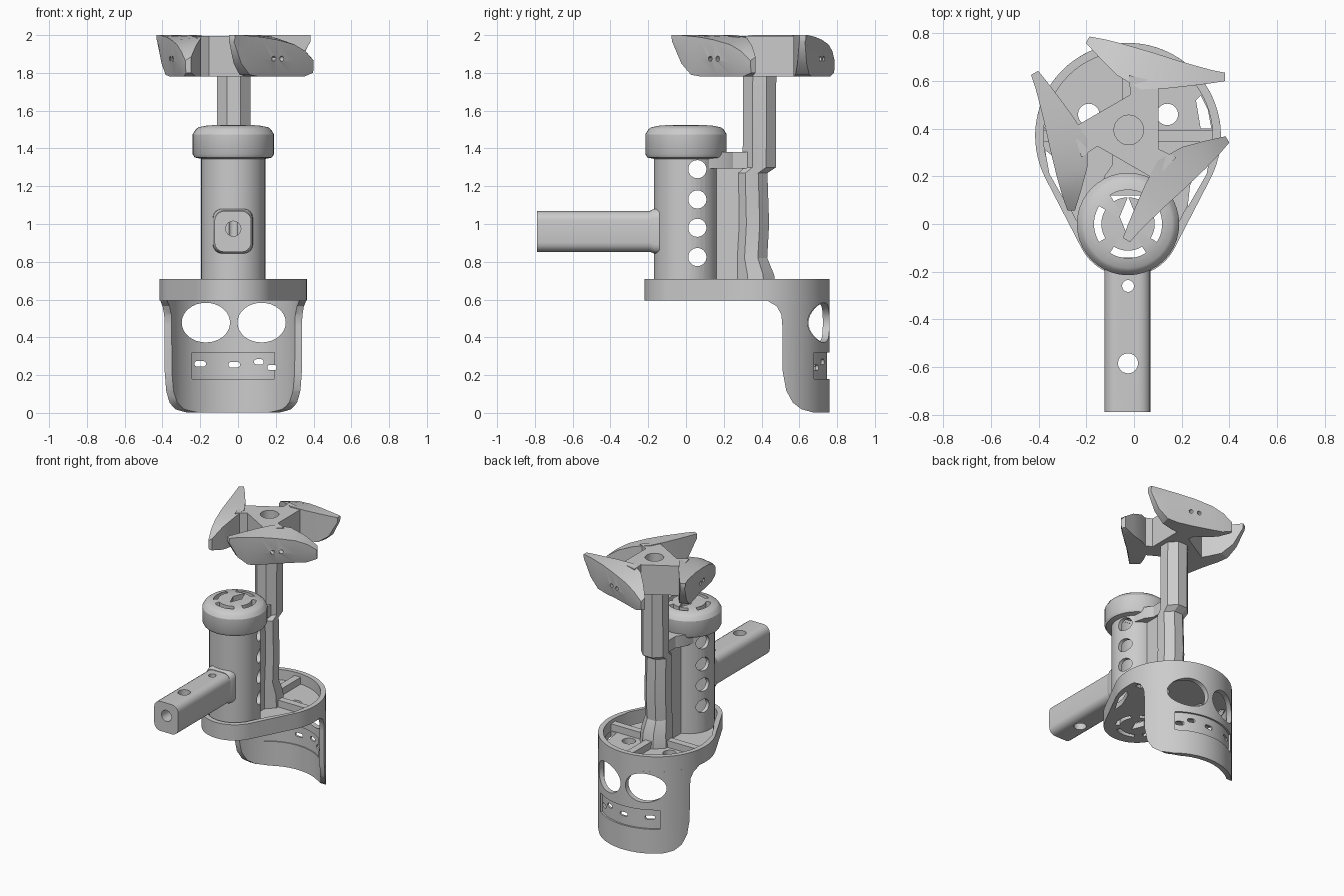
import bpy, bmesh
from math import sin, cos, pi, radians, asin, degrees
from mathutils import Matrix, Vector

if "Cube" in bpy.data.objects:
    bpy.data.objects.remove(bpy.data.objects["Cube"])

CX, BIG_Y, BIG_R, TUBE_R = -0.025, 0.37, 0.39, 0.22
HUB = Vector((-0.022, 0.395, 0))


def loft(name, rings, closed=False, smooth=True):
    """Skin equal-length rings of points; cap the ends unless closed."""
    bm = bmesh.new()
    rows = [[bm.verts.new(p) for p in r] for r in rings]
    n = len(rows[0])
    for a, b in zip(rows, rows[1:] + rows[:1] if closed else rows[1:]):
        for i in range(n):
            j = (i + 1) % n
            bm.faces.new((a[i], a[j], b[j], b[i]))
    if not closed:
        bm.faces.new(rows[0])
        bm.faces.new(rows[-1])
    bmesh.ops.recalc_face_normals(bm, faces=bm.faces)
    me = bpy.data.meshes.new(name)
    bm.to_mesh(me)
    bm.free()
    ob = bpy.data.objects.new(name, me)
    bpy.context.collection.objects.link(ob)
    return ob


def prism(name, pts, lo, hi, axis='z'):
    place = {'z': lambda u, v, w: (u, v, w),
             'x': lambda u, v, w: (w, u, v),
             'y': lambda u, v, w: (u, w, v)}[axis]
    return loft(name, [[place(u, v, w) for u, v in pts] for w in (lo, hi)])


def ellipse(cx, cy, rx, ry=None, n=32, phase=0):
    ry = rx if ry is None else ry
    return [(cx + rx * cos(2 * pi * i / n + phase), cy + ry * sin(2 * pi * i / n + phase)) for i in range(n)]


def arc(cx, cy, r, a0, a1, n=12):
    return [(cx + r * cos(radians(a0 + (a1 - a0) * i / n)),
             cy + r * sin(radians(a0 + (a1 - a0) * i / n))) for i in range(n + 1)]


def band(cx, cy, r0, r1, a0, a1, n=12):
    return arc(cx, cy, r1, a0, a1, n) + arc(cx, cy, r0, a1, a0, n)


def rounded(cx, cy, hx, hy, r):
    pts = []
    for sx, sy, a in ((1, 1, 0), (-1, 1, 90), (-1, -1, 180), (1, -1, 270)):
        pts += arc(cx + sx * (hx - r), cy + sy * (hy - r), r, a, a + 90, 4)
    return pts


def boolean(ob, tools, op='DIFFERENCE', keep=False):
    for t in tools:
        t.hide_render = True
        m = ob.modifiers.new('cut', 'BOOLEAN')
        m.operation, m.object, m.solver = op, t, 'EXACT'
        bpy.context.view_layer.objects.active = ob
        bpy.ops.object.modifier_apply(modifier=m.name)
        if not keep:
            bpy.data.objects.remove(t)


def teardrop(d):
    a = degrees(asin((BIG_R - TUBE_R) / BIG_Y))
    return arc(CX, BIG_Y, BIG_R - d, -a, 180 + a, 48) + arc(CX, 0, TUBE_R - d, 180 + a, 360 - a, 24)


# Shared slots through tube cap and tray floor
def vent_cutters():
    c = [prism('vent', band(CX, 0, 0.112, 0.143, a - 32, a + 32), 0.5, 1.7) for a in (0, 90, 180, 270)]
    return c + [prism('vent', [(CX + 0.035, 0.03), (CX, 0.115), (CX - 0.035, 0.03), (CX, -0.055)], 0.5, 1.7)]


# Teardrop tray with rim and pierced floor
tray = prism('tray', teardrop(0), 0.595, 0.71)
cuts = [prism('c', teardrop(0.035), 0.635, 0.9)] + vent_cutters()
for s in (1, -1):
    cuts.append(prism('c', ellipse(CX + s * 0.165, 0.46, 0.045), 0.5, 0.8))
    cuts.append(prism('c', [(CX + s * x, y) for x, y in
                            ((0.348, 0.31), (0.33, 0.21), (0.25, 0.07), (0.26, 0.16), (0.31, 0.28))], 0.5, 0.8))
    cuts.append(prism('c', [(CX + s * x, y) for x, y in
                            ((0.35, 0.40), (0.305, 0.40), (0.285, 0.52), (0.305, 0.54), (0.335, 0.48))], 0.5, 0.8))
boolean(tray, cuts)

# Stiffening ribs from post to rim
for name, x0, x1, y0, y1 in (('rib_right', 0.05, 0.37, 0.345, 0.395),
                             ('rib_left', -0.37, -0.05, 0.345, 0.395),
                             ('rib_back', -0.025, 0.025, 0.42, 0.74)):
    prism(name, [(CX + x0, y0), (CX + x1, y0), (CX + x1, y1), (CX + x0, y1)], 0.62, 0.685)

# Curved guard skirt hanging from the back of the tray
skirt = prism('guard_skirt', band(CX, BIG_Y, BIG_R - 0.035, BIG_R, -5, 185, 64), -0.1, 0.6)
side = [(0.42, 0.61), (0.44, 0.588), (0.48, 0.565), (0.505, 0.52), (0.51, 0.46), (0.512, 0.22), (0.53, 0.12),
        (0.565, 0.055), (0.61, 0.02), (0.67, 0.003), (0.9, 0), (0.9, 0.61)]
boolean(skirt, [prism('c', side, -1, 1, 'x')], 'INTERSECT')
boolean(skirt, [prism('c', ellipse(x, 0.478, 0.128, 0.105), 0.4, 1, 'y') for x in (-0.17, 0.125)])
boolean(skirt, [prism('c', band(CX, BIG_Y, 0.377, 0.45, 52, 128, 24), 0.18, 0.32),
                prism('c', band(CX, BIG_Y, 0.30, 0.363, 52, 128, 24), 0.18, 0.32)])
boolean(skirt, [prism('c', rounded(x, z, w, 0.014, 0.012), 0.5, 1, 'y')
                for x, z, w in ((-0.2, 0.26, 0.03), (-0.02, 0.255, 0.03), (0.11, 0.27, 0.025), (0.18, 0.24, 0.025))])

# Hollow tube with flared cap
profile = [(0.17, 0.62), (0.17, 1.345), (0.205, 1.352), (0.215, 1.37), (0.215, 1.475), (0.2, 1.5),
           (0.185, 1.512), (0.12, 1.525), (0.01, 1.525), (0.01, 1.46), (0.145, 1.46), (0.145, 0.62)]
tube = loft('tube', [[(x, y, z) for x, y in ellipse(CX, 0, r, n=40)] for r, z in profile], closed=True)
boolean(tube, vent_cutters())
boolean(tube, [prism('c', ellipse(0.06, z, 0.048), -1, 1, 'x') for z in (0.825, 0.98, 1.13, 1.29)])

# Square handle with bolt holes
handle = prism('handle', rounded(CX - 0.002, 0.96, 0.097, 0.108, 0.05), -0.79, -0.14, 'y')
boolean(handle, [prism('c', ellipse(CX, 0.975, 0.04), -0.9, -0.25, 'y'),
                 prism('c', ellipse(CX, -0.585, 0.042), 0.5, 1.4),
                 prism('c', ellipse(CX, -0.26, 0.025), 0.5, 1.4)])
loft('handle_collar', [[(x, y, z) for x, z in rounded(CX - 0.002, 0.962, hx, hx + 0.014, 0.05)]
                       for hx, y in ((0.096, -0.19), (0.104, -0.168), (0.106, -0.14))])

# Faceted rotor post
loft('post', [[(x, y, z) for x, y in ellipse(HUB.x, cy, r / cos(pi / 8), n=8, phase=pi / 8)]
              for z, cy, r in ((0.62, 0.37, 0.105), (0.73, 0.367, 0.1), (0.82, 0.345, 0.085), (1.0, 0.355, 0.085),
                               (1.27, 0.348, 0.083), (1.30, 0.388, 0.088), (1.8, 0.39, 0.088))])

# Web and bracket tying post to tube
prism('web', [(CX - 0.05, 0.15), (CX + 0.05, 0.15), (CX + 0.05, 0.3), (CX - 0.05, 0.3)], 0.62, 1.3)
bracket = [(CX + x, y) for x, y in ((-0.12, 0.12), (0.12, 0.12), (0.1, 0.2), (0.065, 0.25), (0.065, 0.34),
                                    (-0.065, 0.34), (-0.065, 0.25), (-0.1, 0.2))]
prism('bracket', bracket, 1.295, 1.38)

# Rotor: three-sided hub with blind bore
turns = [Matrix.Rotation(radians(a), 4, 'Z') for a in (0, 120, 240)]
hub_pts = [(HUB + t @ Vector((x, y, 0))).to_2d() for t in turns
           for x, y in ((0.125, -0.08), (0.125, 0.2), (0.0, 0.23))]
hub = prism('rotor_hub', hub_pts, 1.78, 1.995)
boolean(hub, [prism('c', ellipse(HUB.x, HUB.y, 0.062), 1.85, 2.1)])

# Swept blades: inner x,y / outer x,y / inner top, outer top, bottom heights
stations = [(-0.18, 0.365, -0.165, 0.392, 1.885, 1.865, 1.80),
            (-0.12, 0.30, -0.10, 0.38, 1.945, 1.915, 1.78),
            (-0.05, 0.23, -0.02, 0.36, 1.985, 1.95, 1.78),
            (0.05, 0.17, 0.10, 0.325, 2.0, 1.975, 1.78),
            (0.17, 0.175, 0.21, 0.29, 2.0, 1.99, 1.78),
            (0.26, 0.185, 0.28, 0.27, 2.0, 1.995, 1.79),
            (0.34, 0.195, 0.345, 0.252, 2.0, 2.0, 1.85),
            (0.405, 0.205, 0.405, 0.24, 2.0, 2.0, 1.965)]
for k, t in enumerate(turns):
    rings = []
    for xi, yi, xo, yo, zi, zo, zb in stations:
        f = 0.15
        xb, yb = xo + (xi - xo) * f, yo + (yi - yo) * f
        zm = zb + (zo - zb) * 0.45
        rings.append([HUB + t @ Vector(p) for p in
                      ((xi, yi, zi), (xo, yo, zo), (xo, yo, zm), (xb, yb, zb), (xi, yi, zb))])
    blade = loft('blade_%d' % (k + 1), rings)
    pins = []
    for x in (0.07, 0.125):
        pins.append(loft('pin', [[HUB + t @ Vector((u, y, v)) for u, v in ellipse(x, 1.875, 0.014, n=12)]
                                 for y in (0.26, 0.5)]))
    boolean(blade, pins)

# Smooth shading with crisp edges
for ob in bpy.context.scene.objects:
    bpy.ops.object.select_all(action='DESELECT')
    ob.select_set(True)
    bpy.context.view_layer.objects.active = ob
    bpy.ops.object.shade_smooth_by_angle(angle=radians(20 if ob.name == 'post' else 30))
